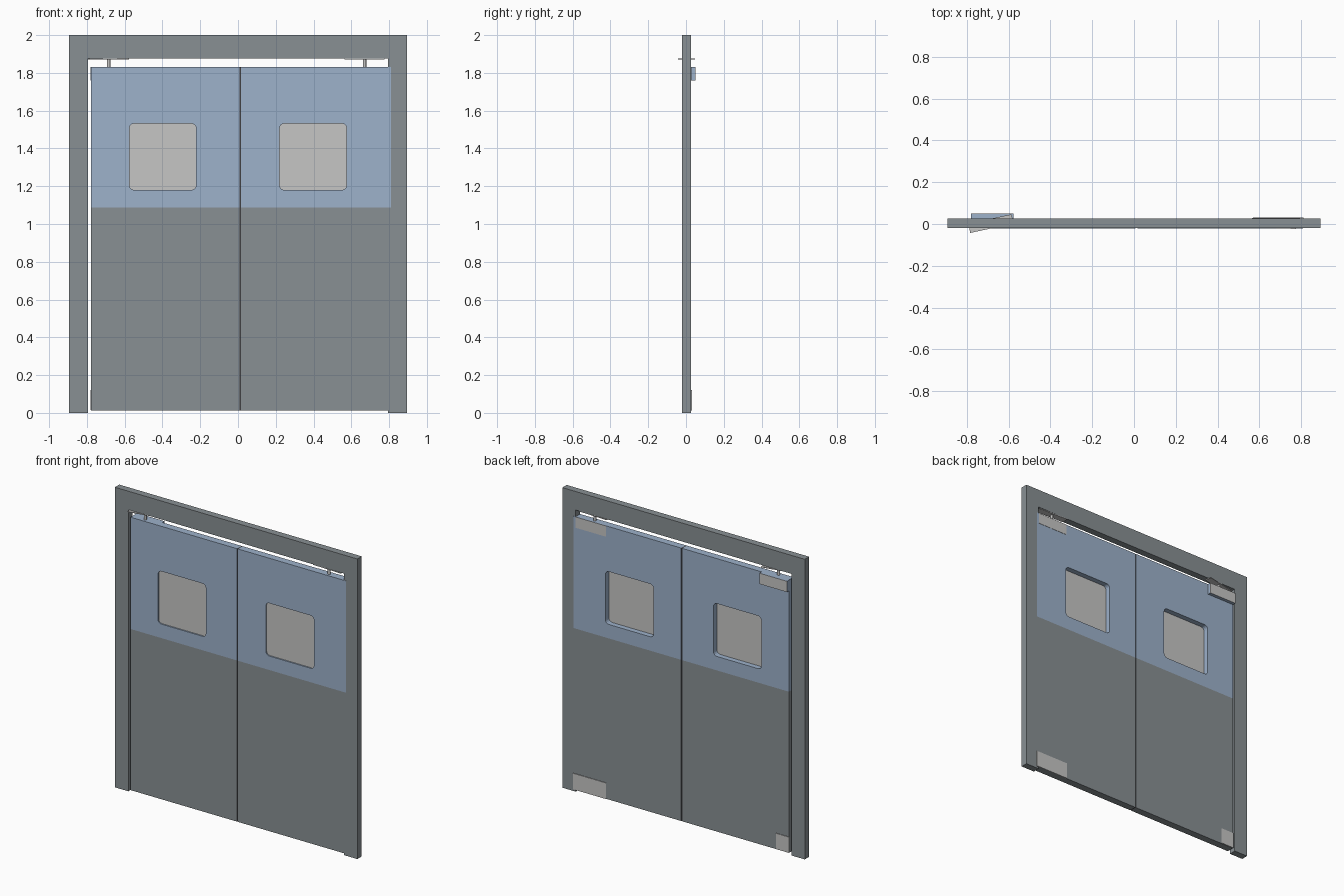
import bpy, bmesh, math
from mathutils import Matrix

if "Cube" in bpy.data.objects:
    bpy.data.objects.remove(bpy.data.objects["Cube"])


def material(name, rgb):
    m = bpy.data.materials.new(name)
    m.diffuse_color = (*rgb, 1)
    m.use_nodes = True
    m.node_tree.nodes["Principled BSDF"].inputs["Base Color"].default_value = m.diffuse_color
    return m


GREY = material("slate grey", (0.25, 0.28, 0.295))
BLUE = material("pale blue", (0.34, 0.445, 0.597))
LIGHT = material("light grey", (0.565, 0.565, 0.56))
DARK = material("dark seal", (0.05, 0.05, 0.055))


def add_object(name, mesh, *mats):
    ob = bpy.data.objects.new(name, mesh)
    bpy.context.collection.objects.link(ob)
    for m in mats:
        mesh.materials.append(m)
    return ob


def box(name, x0, x1, y0, y1, z0, z1, mat, turn=0):
    bm = bmesh.new()
    bmesh.ops.create_cube(bm, size=1)
    bm.transform(Matrix.Diagonal((x1 - x0, y1 - y0, z1 - z0, 1)))
    me = bpy.data.meshes.new(name)
    bm.to_mesh(me)
    bm.free()
    ob = add_object(name, me, mat)
    ob.location = ((x0 + x1) / 2, (y0 + y1) / 2, (z0 + z1) / 2)
    ob.rotation_euler.z = math.radians(turn)
    return ob


def rectangle(x0, x1, z0, z1, r=0):
    """Outline of a rectangle with optional rounded corners."""
    if r == 0:
        return [(x0, z0), (x1, z0), (x1, z1), (x0, z1)]
    pts = []
    corners = [(x1 - r, z1 - r), (x0 + r, z1 - r), (x0 + r, z0 + r), (x1 - r, z0 + r)]
    for k, (cx, cz) in enumerate(corners):
        for i in range(5):
            a = math.pi / 2 * (k + i / 4)
            pts.append((cx + r * math.cos(a), cz + r * math.sin(a)))
    return pts


def slab(name, outlines, y0, y1):
    """Upright sheet from closed outlines in x-z; inner outlines are holes."""
    cu = bpy.data.curves.new(name, 'CURVE')
    cu.dimensions = '2D'
    cu.fill_mode = 'BOTH'
    cu.extrude = (y1 - y0) / 2
    for pts in outlines:
        s = cu.splines.new('POLY')
        s.points.add(len(pts) - 1)
        for p, (x, z) in zip(s.points, pts):
            p.co = (x, z, 0, 1)
        s.use_cyclic_u = True
    tmp = bpy.data.objects.new(name, cu)
    bpy.context.collection.objects.link(tmp)
    dg = bpy.context.evaluated_depsgraph_get()
    me = bpy.data.meshes.new_from_object(tmp.evaluated_get(dg))
    bpy.data.objects.remove(tmp)
    me.transform(Matrix.Translation((0, (y0 + y1) / 2, 0)) @ Matrix.Rotation(math.pi / 2, 4, 'X'))
    me.materials.clear()
    bm = bmesh.new()
    bm.from_mesh(me)
    bmesh.ops.remove_doubles(bm, verts=bm.verts, dist=1e-5)
    bmesh.ops.recalc_face_normals(bm, faces=bm.faces)
    for f in bm.faces:
        f.smooth = False
    bm.to_mesh(me)
    bm.free()
    return me


FRONT, BACK = -0.02, 0.026
SPLIT = 1.087

# Door frame: two jambs and header as one profile
frame = [(-0.894, 0), (-0.795, 0), (-0.795, 1.877), (0.795, 1.877),
         (0.795, 0), (0.894, 0), (0.894, 2), (-0.894, 2)]
add_object("door_frame", slab("door_frame", [frame], FRONT, BACK), GREY)

# Door leaves with window openings; blue above the split, grey below
for side, x0, x1, w0, w1 in (("left", -0.778, 0.008, -0.575, -0.222),
                             ("right", 0.016, 0.81, 0.22, 0.575)):
    window = rectangle(w0, w1, 1.18, 1.532, 0.025)
    me = slab(side + "_door", [rectangle(x0, x1, 0.013, 1.832), window],
              FRONT - 0.0012, BACK + 0.0012)
    bm = bmesh.new()
    bm.from_mesh(me)
    bmesh.ops.bisect_plane(bm, geom=bm.verts[:] + bm.edges[:] + bm.faces[:],
                           plane_co=(0, 0, SPLIT), plane_no=(0, 0, 1))
    for f in bm.faces:
        f.material_index = int(f.calc_center_median().z > SPLIT)
    bm.to_mesh(me)
    bm.free()
    add_object(side + "_door", me, GREY, BLUE)
    # Pane set close to the front face
    add_object(side + "_window_pane", slab(side + "_pane", [window], -0.013, -0.008), LIGHT)

# Seal between the leaves
box("centre_seal", 0.008, 0.016, FRONT + 0.002, BACK - 0.002, 0.013, 1.832, DARK)

# Top pivots: turned plates under the header, each with a pin
for side, x, y, turn in (("left", -0.685, 0.002, 12), ("right", 0.67, 0.003, -2)):
    box(side + "_pivot_plate", x - 0.106, x + 0.106, y - 0.023, y + 0.023,
        1.872, 1.8765, LIGHT, turn)
    bm = bmesh.new()
    bmesh.ops.create_cone(bm, cap_ends=True, segments=16, radius1=0.009, radius2=0.009,
                          depth=0.046, matrix=Matrix.Translation((x, y, 1.851)))
    me = bpy.data.meshes.new(side + "_pivot_pin")
    bm.to_mesh(me)
    bm.free()
    add_object(side + "_pivot_pin", me, LIGHT)

# Hinge covers on the back face
box("left_top_hinge_block", -0.78, -0.577, BACK, 0.048, 1.76, 1.832, BLUE)
box("left_top_hinge_plate", -0.78, -0.577, 0.048, 0.05, 1.76, 1.832, LIGHT)
box("right_top_hinge_plate", 0.57, 0.795, BACK, 0.029, 1.76, 1.832, LIGHT)
box("left_bottom_hinge_plate", -0.78, -0.685, BACK, 0.031, 0.015, 0.12, LIGHT)
box("right_bottom_hinge_plate", 0.57, 0.812, BACK, 0.031, 0.013, 0.12, LIGHT)
